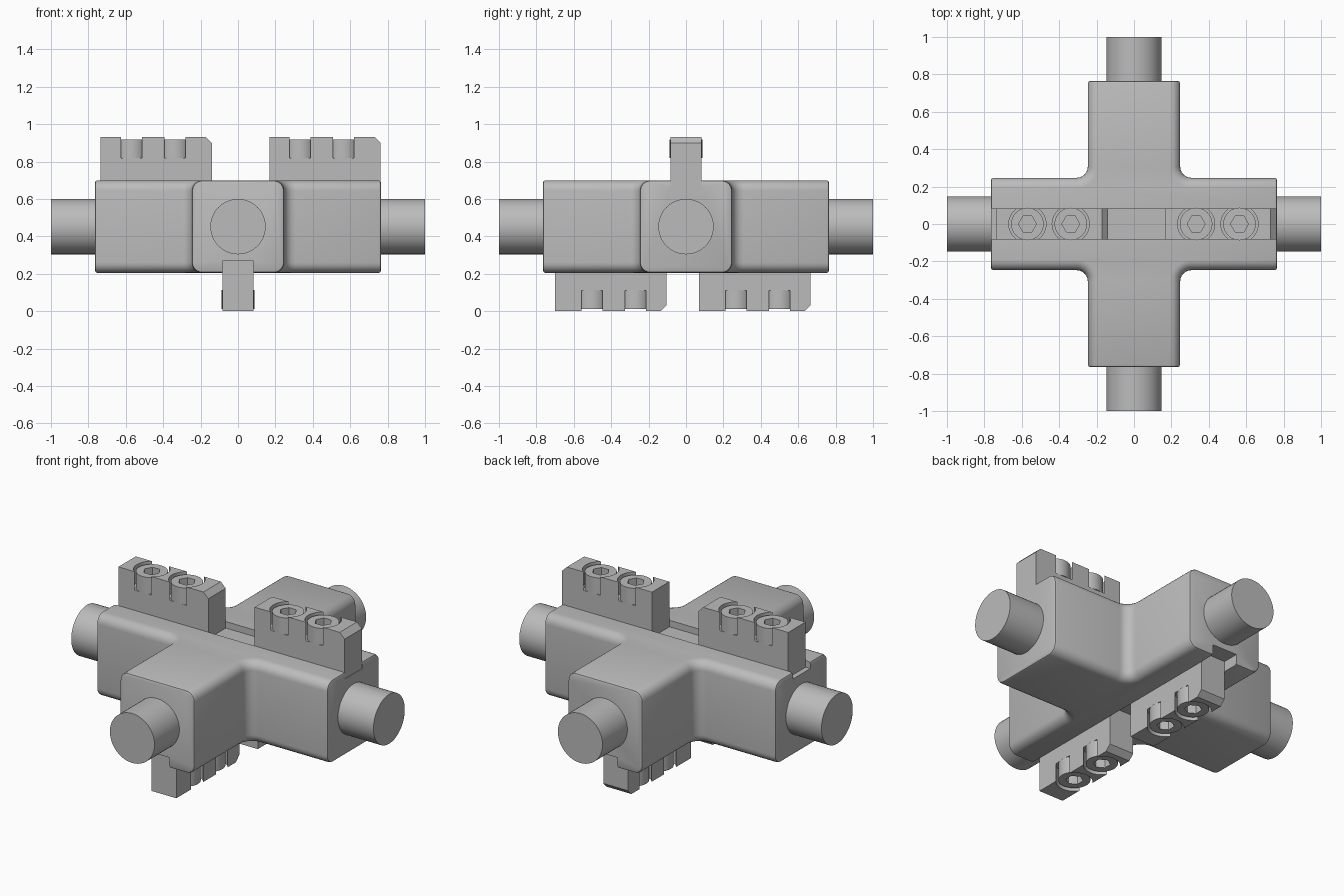
import bpy, bmesh, math
from mathutils import Matrix, Vector

if "Cube" in bpy.data.objects:
    bpy.data.objects.remove(bpy.data.objects["Cube"], do_unlink=True)

steel = bpy.data.materials.new("grey_steel")
steel.use_nodes = True
steel.diffuse_color = (0.5, 0.5, 0.5, 1)
steel.node_tree.nodes["Principled BSDF"].inputs["Base Color"].default_value = (0.5, 0.5, 0.5, 1)

END, HALF, MID = 0.765, 0.247, 0.452     # arm reach, arm half width, axis height
KEY = 0.082                              # half width of keys and grooves
KEY_LEN, KEY_H = 0.595, 0.27


def add_object(name, bm):
    bmesh.ops.recalc_face_normals(bm, faces=bm.faces)
    mesh = bpy.data.meshes.new(name)
    bm.to_mesh(mesh)
    bm.free()
    mesh.materials.append(steel)
    obj = bpy.data.objects.new(name, mesh)
    bpy.context.collection.objects.link(obj)
    return obj


def prism(name, outline, low, high, axis="z"):
    """Extrude an outline along z, or along y for side profiles."""
    bm = bmesh.new()
    place = (lambda u, v, w: (u, v, w)) if axis == "z" else (lambda u, v, w: (u, w, v))
    face = bm.faces.new([bm.verts.new(place(u, v, low)) for u, v in outline])
    new = bmesh.ops.extrude_face_region(bm, geom=[face])["geom"]
    move = Vector(place(0, 0, high - low))
    bmesh.ops.translate(bm, vec=move, verts=[g for g in new if isinstance(g, bmesh.types.BMVert)])
    return add_object(name, bm)


def box(name, lo, hi):
    corners = [(lo[0], lo[1]), (hi[0], lo[1]), (hi[0], hi[1]), (lo[0], hi[1])]
    return prism(name, corners, lo[2], hi[2])


def disc(name, radius, low, high, sides=40, x=0):
    step = 2 * math.pi / sides
    ring = [(x + radius * math.cos(i * step), radius * math.sin(i * step)) for i in range(sides)]
    return prism(name, ring, low, high)


def activate(obj):
    bpy.ops.object.select_all(action="DESELECT")
    obj.select_set(True)
    bpy.context.view_layer.objects.active = obj


def cut(obj, cutter):
    activate(obj)
    mod = obj.modifiers.new("cut", "BOOLEAN")
    mod.operation, mod.solver, mod.object = "DIFFERENCE", "EXACT", cutter
    bpy.ops.object.modifier_apply(modifier=mod.name)
    bpy.data.objects.remove(cutter, do_unlink=True)


def smooth(obj):
    activate(obj)
    bpy.ops.object.shade_smooth_by_angle(angle=math.radians(30))


# Cross-shaped body
quarter = [(END, -HALF), (END, HALF), (HALF, HALF)]
outline = []
for turn in range(4):
    rot = Matrix.Rotation(turn * math.pi / 2, 2)
    outline += [tuple(rot @ Vector(p)) for p in quarter]
body = prism("cross_body", outline, MID - HALF, MID + HALF)

bm = bmesh.new()
bm.from_mesh(body.data)


def on_end(vert):
    return max(abs(vert.co.x), abs(vert.co.y)) > END - 0.001


def bevel(edges, width, segments):
    bmesh.ops.bevel(bm, geom=edges, offset=width, offset_type="OFFSET", segments=segments,
                    profile=0.5, affect="EDGES", clamp_overlap=True)


def upright(edge):
    return abs(edge.verts[0].co.z - edge.verts[1].co.z) > 0.1


# Inner corner fillets, then long rounded edges, then small end edges
bevel([e for e in bm.edges if upright(e) and not on_end(e.verts[0])], 0.06, 6)
bevel([e for e in bm.edges if not upright(e) and not all(on_end(v) for v in e.verts)], 0.055, 6)
bevel([e for e in bm.edges if all(on_end(v) for v in e.verts)
       and any(all(on_end(v) for v in f.verts) for f in e.link_faces)], 0.013, 2)
bm.to_mesh(body.data)
bm.free()

# Key grooves: across the top along x, across the underside along y
TOP_FLOOR, LOW_FLOOR = 0.66, 0.268
cut(body, box("groove", (-1, -KEY - 0.001, TOP_FLOOR), (1, KEY + 0.001, 1)))
cut(body, box("groove", (-KEY - 0.001, -1, -0.1), (KEY + 0.001, 1, LOW_FLOOR)))
smooth(body)

# Round rods through both arms
for name, axis in (("long_rod", "Y"), ("cross_rod", "X")):
    rod = disc(name, 0.148, -1, 1, 48)
    rod.data.transform(Matrix.Translation((0, 0, MID)) @ Matrix.Rotation(math.pi / 2, 4, axis))
    smooth(rod)


# Key block with one chamfered corner and two recessed socket screws
def key_block(label, matrix, screw_offset):
    c = 0.032
    side = [(0, 0), (KEY_LEN, 0), (KEY_LEN, KEY_H - c), (KEY_LEN - c, KEY_H), (0, KEY_H)]
    block = prism(label + "_key", side, -KEY, KEY, axis="y")
    parts = [block]
    for i in range(2):
        x = screw_offset + i * 0.232
        cut(block, disc("recess", 0.0995, KEY_H - 0.11, KEY_H + 0.1, x=x))
        head = disc(f"{label}_screw_{i + 1}", 0.087, KEY_H - 0.112, KEY_H - 0.012, x=x)
        cut(head, disc("socket", 0.048, KEY_H - 0.065, KEY_H + 0.1, sides=6, x=x))
        parts.append(head)
    for part in parts:
        part.data.transform(matrix)
        smooth(part)


flip = Matrix(((0, 1, 0, 0), (1, 0, 0, 0), (0, 0, -1, 0), (0, 0, 0, 1)))
for label, start in (("top_right", -0.734), ("top_left", 0.168)):
    key_block(label, Matrix.Translation((start, 0, TOP_FLOOR)), 0.164)
for label, start in (("bottom_front", -0.7), ("bottom_back", 0.07)):
    key_block(label, Matrix.Translation((0, start, KEY_H)) @ flip, 0.197)
